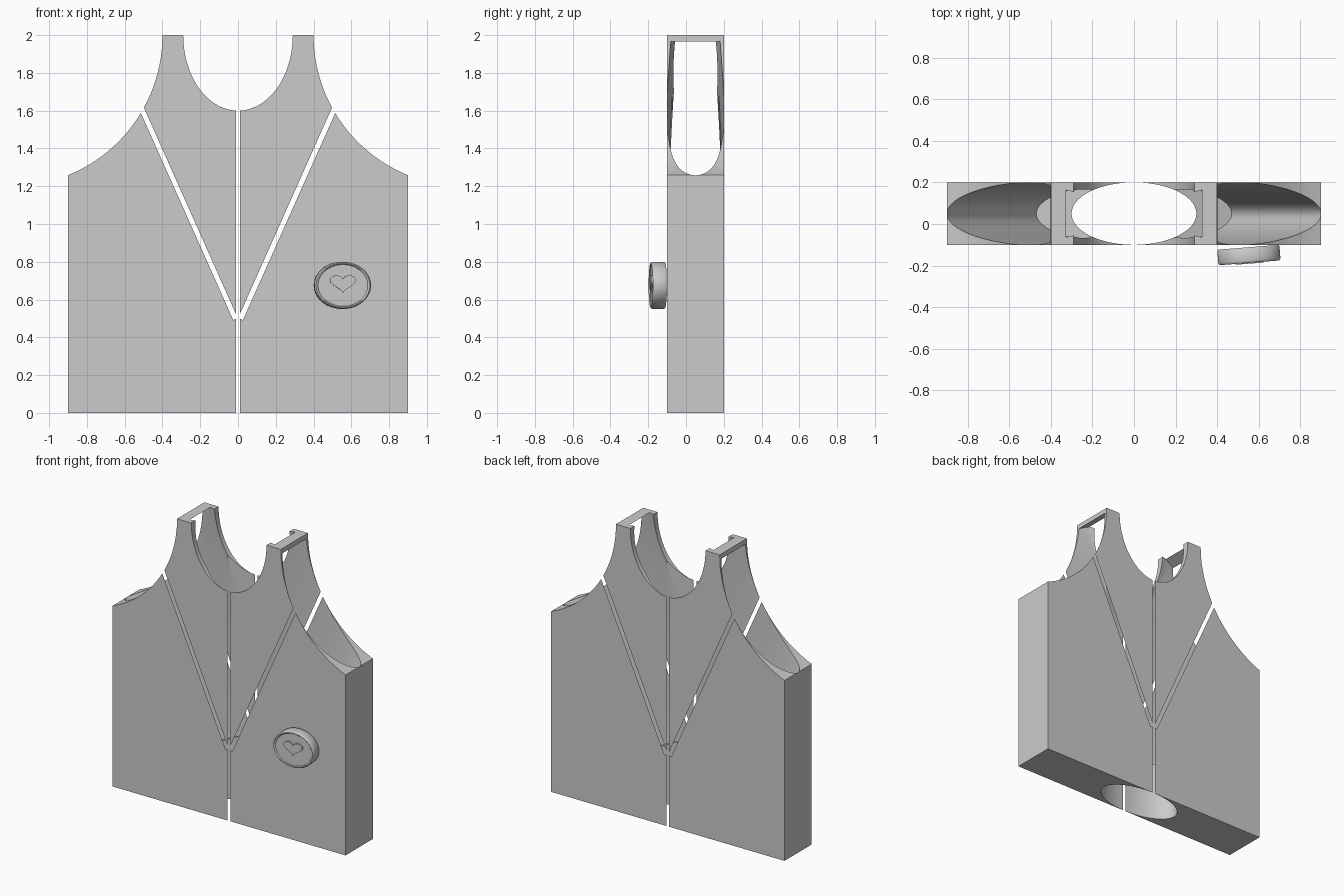
import bpy, bmesh, math
from mathutils import Matrix

if "Cube" in bpy.data.objects:
    bpy.data.objects.remove(bpy.data.objects["Cube"])

grey = bpy.data.materials.new("plain grey")
grey.diffuse_color = (0.6, 0.6, 0.6, 1)
grey.use_nodes = True
grey.node_tree.nodes["Principled BSDF"].inputs["Base Color"].default_value = grey.diffuse_color


def make_object(name, bm):
    bmesh.ops.recalc_face_normals(bm, faces=bm.faces)
    mesh = bpy.data.meshes.new(name)
    bm.to_mesh(mesh)
    bm.free()
    mesh.materials.append(grey)
    obj = bpy.data.objects.new(name, mesh)
    bpy.context.collection.objects.link(obj)
    return obj


def activate(obj):
    bpy.ops.object.select_all(action='DESELECT')
    obj.select_set(True)
    bpy.context.view_layer.objects.active = obj


def prism(bm, outline, y0, y1):
    """Extrude an (x, z) outline along y."""
    face = bm.faces.new([bm.verts.new((x, y0, z)) for x, z in outline])
    out = bmesh.ops.extrude_face_region(bm, geom=[face])
    verts = [v for v in out["geom"] if isinstance(v, bmesh.types.BMVert)]
    bmesh.ops.translate(bm, verts=verts, vec=(0, y1 - y0, 0))


def oval_cutter(name, segments, radius, depth, x, z, tilt, half_y):
    """Oval tunnel whose flat facet just breaks through front and back."""
    m = (Matrix.Translation((x, 0.05, z)) @ Matrix.Rotation(tilt, 4, 'Y')
         @ Matrix.Diagonal((radius, half_y / math.cos(math.pi / segments), 1, 1))
         @ Matrix.Rotation(math.pi / segments, 4, 'Z'))
    bm = bmesh.new()
    bmesh.ops.create_cone(bm, cap_ends=True, segments=segments, radius1=1,
                          radius2=1, depth=depth, matrix=m)
    obj = make_object(name, bm)
    obj.hide_render = True
    return obj


# Vest outline: hem, side, armhole arc, shoulder, neck scoop, mirrored
right = [(0.9, 0.0)]
end = math.pi + math.acos(0.3 / 0.8)
for i in range(25):
    a = end + (math.pi - end) * i / 24
    right.append((1.2 + 0.8 * math.cos(a), 2 + 0.8 * math.sin(a)))
for i in range(24):
    a = math.pi / 2 * i / 24
    right.append((0.29 * math.cos(a), 2 - 0.4 * math.sin(a)))
outline = right + [(0, 1.6)] + [(-x, z) for x, z in reversed(right)]
bm = bmesh.new()
prism(bm, outline, -0.1, 0.2)
vest = make_object("vest_body", bm)

# Torso hole and two slanted arm tunnels; their breakthroughs form the seams
tilt = math.radians(24.04)
cutters = [
    oval_cutter("torso_cutter", 96, 0.3, 3, 0, 1, 0, 0.15003),
    oval_cutter("right_arm_cutter", 128, 0.5, 1.5, 0.319, 1.182, tilt, 0.15002),
    oval_cutter("left_arm_cutter", 128, 0.5, 1.5, -0.319, 1.182, -tilt, 0.15001),
]
activate(vest)
for cutter in cutters:
    mod = vest.modifiers.new("cut", 'BOOLEAN')
    mod.operation = 'DIFFERENCE'
    mod.solver = 'EXACT'
    mod.object = cutter
    bpy.ops.object.modifier_apply(modifier=mod.name)
for cutter in cutters:
    bpy.data.objects.remove(cutter)
bpy.ops.object.shade_smooth_by_angle(angle=math.radians(30))

# Badge: oval disc with a rounded rim and a slightly sunken face
place = Matrix.Translation((0.55, -0.112, 0.675)) @ Matrix.Rotation(math.radians(4.5), 4, 'Z')
bm = bmesh.new()
n = 64
rings = []
for s, y in [(0.97, 0), (1, -0.006), (1, -0.062), (0.985, -0.07),
             (0.95, -0.075), (0.91, -0.074), (0.88, -0.069)]:
    rings.append([bm.verts.new((0.15 * s * math.cos(2 * math.pi * i / n), y,
                                0.125 * s * math.sin(2 * math.pi * i / n)))
                  for i in range(n)])
for a, b in zip(rings, rings[1:]):
    for i in range(n):
        j = (i + 1) % n
        bm.faces.new((a[i], a[j], b[j], b[i]))
bm.faces.new(rings[0])
bm.faces.new(rings[-1])
bm.transform(place)
badge = make_object("badge_disc", bm)

# Raised heart on the badge
heart_pts = []
for i in range(48):
    t = 2 * math.pi * (i + 0.5) / 48
    h = 13 * math.cos(t) - 5 * math.cos(2 * t) - 2 * math.cos(3 * t) - math.cos(4 * t)
    heart_pts.append((0.0043 * 16 * math.sin(t) ** 3 / 16 * 16, 0.0032 * (h + 2.5) + 0.007))
bm = bmesh.new()
prism(bm, heart_pts, -0.06, -0.079)
bm.transform(place)
heart = make_object("badge_heart", bm)

for obj in (badge, heart):
    activate(obj)
    bpy.ops.object.shade_smooth_by_angle(angle=math.radians(40))
